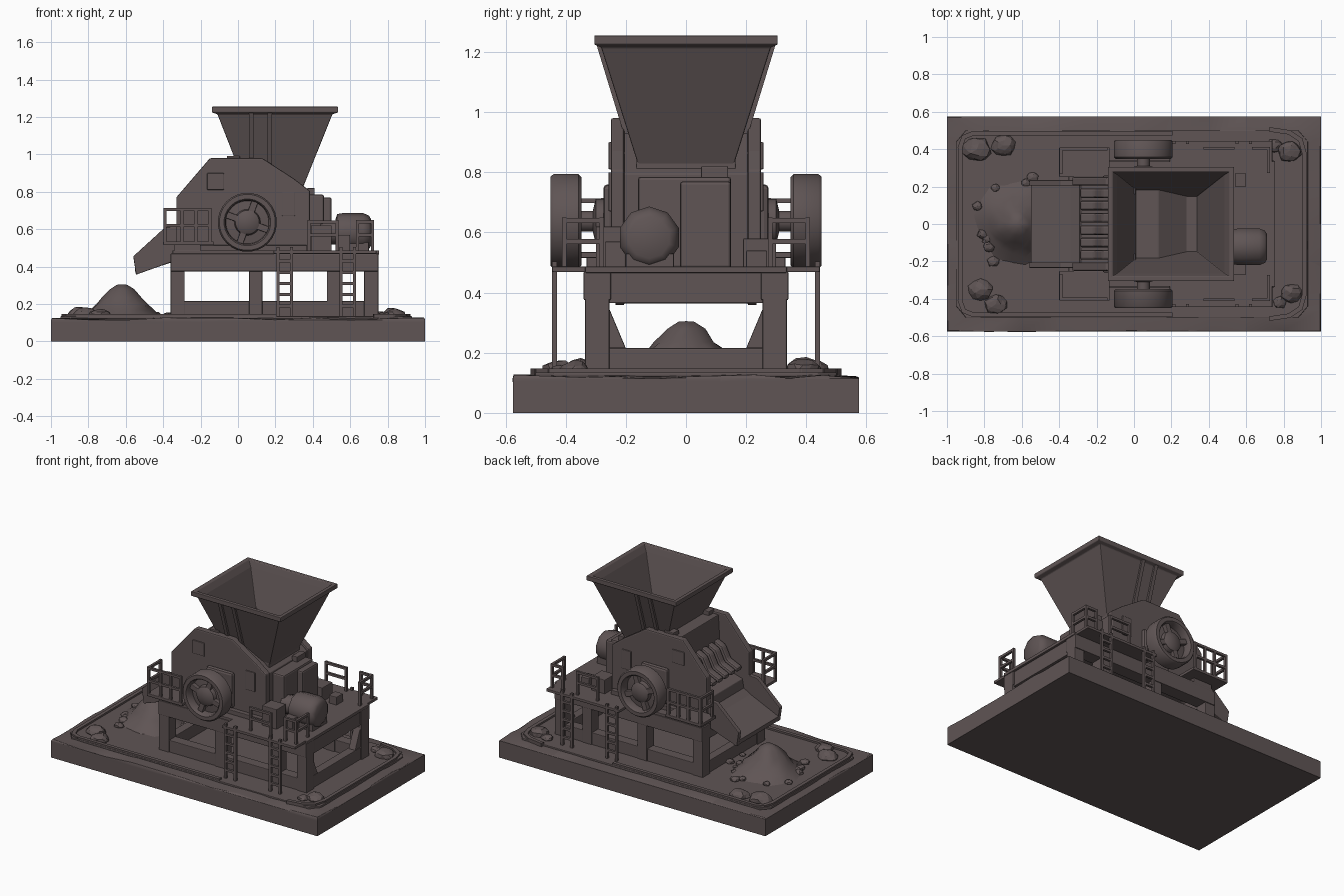
import bpy, bmesh, math, random
from mathutils import Vector, Matrix

if "Cube" in bpy.data.objects:
    bpy.data.objects.remove(bpy.data.objects["Cube"])

random.seed(4)
MAT = bpy.data.materials.new("dark_brown_grey")
MAT.diffuse_color = (0.115, 0.09, 0.09, 1)
MAT.use_nodes = True
MAT.node_tree.nodes["Principled BSDF"].inputs["Base Color"].default_value = MAT.diffuse_color


def finish(name, bm, bevel=0.0, smooth=False):
    bmesh.ops.remove_doubles(bm, verts=bm.verts, dist=1e-5)
    bmesh.ops.recalc_face_normals(bm, faces=bm.faces)
    me = bpy.data.meshes.new(name)
    bm.to_mesh(me)
    bm.free()
    me.materials.append(MAT)
    ob = bpy.data.objects.new(name, me)
    bpy.context.collection.objects.link(ob)
    if bevel:
        m = ob.modifiers.new("bevel", 'BEVEL')
        m.width, m.segments, m.limit_method = bevel, 2, 'ANGLE'
    if smooth:
        bpy.ops.object.select_all(action='DESELECT')
        ob.select_set(True)
        bpy.context.view_layer.objects.active = ob
        bpy.ops.object.shade_smooth_by_angle(angle=math.radians(40))
    return ob


def box(name, x, y, z, bevel=0.004):
    bm = bmesh.new()
    c = Matrix.Translation(((x[0]+x[1])/2, (y[0]+y[1])/2, (z[0]+z[1])/2))
    bmesh.ops.create_cube(bm, size=1, matrix=c @ Matrix.Diagonal((x[1]-x[0], y[1]-y[0], z[1]-z[0], 1)))
    return finish(name, bm, bevel)


def prism(name, pts, a, b, axis='y', bevel=0.004):
    """Extrude a profile (x,z) along y, or (y,z) along x."""
    bm = bmesh.new()
    put = (lambda p, t: (p[0], t, p[1])) if axis == 'y' else (lambda p, t: (t, p[0], p[1]))
    r0, r1 = ([bm.verts.new(put(p, t)) for p in pts] for t in (a, b))
    bm.faces.new(r0)
    bm.faces.new(r1)
    for i in range(len(pts)):
        j = (i + 1) % len(pts)
        bm.faces.new((r0[i], r0[j], r1[j], r1[i]))
    return finish(name, bm, bevel)


def lathe(name, prof, centre, axis, n=24, jitter=0.0):
    """Spin (radius, height) points round an axis through centre."""
    bm = bmesh.new()
    rings = []
    for r, h in prof:
        ring = []
        for i in range(n):
            a = 2 * math.pi * (i + 0.5) / n
            k = r * (1 + random.uniform(-jitter, jitter))
            u, v = k * math.cos(a), k * math.sin(a)
            off = {'x': (h, u, v), 'y': (u, h, v), 'z': (u, v, h)}[axis]
            ring.append(bm.verts.new(Vector(centre) + Vector(off)))
        rings.append(ring)
    for p, q in zip(rings, rings[1:]):
        for i in range(n):
            j = (i + 1) % n
            bm.faces.new((p[i], p[j], q[j], q[i]))
    bmesh.ops.dissolve_degenerate(bm, dist=1e-5, edges=bm.edges)
    return finish(name, bm, smooth=True)


def bars(name, segs, r):
    """Square bars between point pairs, as one object."""
    bm = bmesh.new()
    for p, q in segs:
        p, q = Vector(p), Vector(q)
        d = q - p
        m = Matrix.Translation((p + q) / 2) @ d.to_track_quat('Z', 'Y').to_matrix().to_4x4()
        bmesh.ops.create_cube(bm, size=1, matrix=m @ Matrix.Diagonal((2*r, 2*r, d.length + r, 1)))
    return finish(name, bm)


def rock(name, x, y, s):
    bm = bmesh.new()
    bmesh.ops.create_icosphere(bm, subdivisions=2, radius=1)
    for v in bm.verts:
        v.co *= random.uniform(0.85, 1.1)
        v.co = Vector((x + v.co.x*s, y + v.co.y*s*0.9, 0.14 + v.co.z*s*0.62))
    finish(name, bm)


def span(s, a, b):
    return tuple(sorted((s * a, s * b)))


# Worn base slab with uneven edges
bm = bmesh.new()
bmesh.ops.create_cube(bm, size=1, matrix=Matrix.Translation((0, 0, 0.064)) @ Matrix.Diagonal((2, 1.152, 0.128, 1)))
bmesh.ops.subdivide_edges(bm, edges=bm.edges, cuts=9, use_grid_fill=True)
for v in bm.verts:
    if v.co.z > 0.12 and (abs(v.co.x) > 0.99 or abs(v.co.y) > 0.57):
        v.co.z -= random.uniform(0, 0.016)
        v.co.x *= 0.995
        v.co.y *= random.uniform(0.985, 1)
finish("base_slab", bm, 0.012, True)
prism("ground_plate", [(-0.9, -0.5), (0.88, -0.5), (0.93, -0.44), (0.93, 0.44), (0.88, 0.5),
      (-0.9, 0.5), (-0.95, 0.44), (-0.95, -0.44)], 0.12, 0.135).matrix_world = Matrix(
      ((1, 0, 0, 0), (0, 0, 1, 0), (0, 1, 0, 0), (0, 0, 0, 1)))
for name, pts in (("kerb_left", [(0.2, 0.485), (-0.86, 0.485), (-0.91, 0.465), (-0.93, 0.41), (-0.93, -0.41),
                                 (-0.91, -0.465), (-0.86, -0.485), (0.2, -0.485)]),
                  ("kerb_right", [(0.73, 0.505), (0.83, 0.49), (0.89, 0.45), (0.91, 0.38), (0.91, -0.38),
                                  (0.89, -0.45), (0.83, -0.49), (0.73, -0.505)])):
    bars(name, [((*p, 0.135), (*q, 0.135)) for p, q in zip(pts, pts[1:])], 0.012)

# Gravel heap, boulders and debris
lathe("gravel_heap", [(0.24, 0.125), (0.175, 0.17), (0.14, 0.2), (0.1, 0.235), (0.06, 0.28), (0.025, 0.303), (0, 0.305)],
      (-0.62, 0, 0), 'z', 16, 0.12)
for i, (x, y, s) in enumerate([(-0.84, 0.4, 0.075), (-0.7, 0.42, 0.065), (-0.82, -0.35, 0.065), (-0.74, -0.43, 0.06),
                               (0.83, 0.39, 0.065), (0.84, -0.37, 0.055), (0.75, 0.42, 0.04), (0.78, -0.42, 0.035)]):
    rock(f"boulder_{i}", x, y, s)
for i in range(16):
    a, d = random.uniform(0, 6.28), random.uniform(0.15, 0.27)
    rock(f"debris_{i}", -0.62 + d*math.cos(a), d*math.sin(a), random.uniform(0.015, 0.035))

# Support frame: legs, beams, end gussets
for s, side in ((-1, "front"), (1, "back")):
    for i, (a, b) in enumerate([(-0.36, -0.285), (0.06, 0.13), (0.475, 0.545), (0.675, 0.75)]):
        box(f"{side}_leg_{i}", (a, b), span(s, 0.255, 0.335), (0.13, 0.47))
    box(f"{side}_lower_beam", (-0.36, 0.75), span(s, 0.26, 0.33), (0.13, 0.215))
    box(f"{side}_upper_beam", (-0.36, 0.75), span(s, 0.25, 0.34), (0.375, 0.47))
    prism(f"{side}_end_gusset", [(s*0.265, 0.37), (s*0.2, 0.215), (s*0.28, 0.215), (s*0.28, 0.37)], 0.69, 0.74, 'x')
for x in (-0.35, 0.68):
    box("end_lower_beam", (x, x+0.06), (-0.33, 0.33), (0.13, 0.215))
    box("end_upper_beam", (x, x+0.06), (-0.33, 0.33), (0.365, 0.47))
box("deck", (-0.35, 0.755), (-0.335, 0.335), (0.465, 0.487))

# Walkways, railings and ladders on both sides
for s, side in ((-1, "front"), (1, "back")):
    box(f"{side}_walkway", (0.19, 0.74), span(s, 0.3, 0.445), (0.468, 0.487))
    box(f"{side}_small_platform", (-0.4, -0.13), span(s, 0.25, 0.41), (0.515, 0.535))
    box(f"{side}_platform_bracket", (-0.34, -0.2), span(s, 0.25, 0.33), (0.47, 0.52))
    o, n = s*0.402, s*0.275
    seg = [((x, o, 0.53), (x, o, 0.71)) for x in (-0.39, -0.3, -0.225, -0.15)]
    seg.append(((-0.39, n, 0.53), (-0.39, n, 0.71)))
    for z in (0.62, 0.705):
        seg += [((-0.39, o, z), (-0.15, o, z)), ((-0.39, n, z), (-0.39, o, z))]
    bars(f"{side}_platform_railing", seg, 0.008)
    o, n = s*0.405, s*0.28
    seg = [((x, o, 0.48), (x, o, 0.645)) for x in (0.38, 0.53, 0.64, 0.72)] + [((0.72, n, 0.48), (0.72, n, 0.645))]
    for z in (0.57, 0.64):
        seg += [((0.38, o, z), (0.53, o, z)), ((0.64, o, z), (0.72, o, z)), ((0.72, n, z), (0.72, o, z))]
    bars(f"{side}_walkway_railing", seg, 0.008)
    y = s * 0.437
    for k, x in enumerate((0.215, 0.55)):
        seg = [((a, y, 0.13), (a, y, 0.5)) for a in (x, x+0.072)]
        seg += [((x, y, z), (x+0.072, y, z)) for z in (0.19, 0.25, 0.31, 0.37, 0.43)]
        bars(f"{side}_ladder_{k}", seg, 0.008)

# Crusher housing: side plates, hollowed core, hatches
side_profile = [(-0.33, 0.47), (-0.33, 0.77), (-0.15, 0.98), (0.13, 0.98), (0.30, 0.87), (0.385, 0.805), (0.385, 0.47)]
prism("housing_core", [(-0.3, 0.47), (-0.28, 0.58), (-0.14, 0.62), (-0.11, 0.8), (-0.1, 0.965), (0.13, 0.965),
                       (0.375, 0.795), (0.375, 0.47)], -0.21, 0.21)
for s, side in ((-1, "front"), (1, "back")):
    prism(f"{side}_housing_plate", side_profile, *span(s, 0.205, 0.25), bevel=0.008)
    box(f"{side}_upper_hatch", (-0.165, -0.075), span(s, 0.24, 0.258), (0.81, 0.9))
    box(f"{side}_lower_hatch", (0.235, 0.305), span(s, 0.24, 0.258), (0.67, 0.8))
    box(f"{side}_bearing_block", (-0.05, 0.15), span(s, 0.24, 0.275), (0.52, 0.76), 0.015)
    box(f"{side}_housing_foot", (-0.3, 0.37), span(s, 0.24, 0.28), (0.48, 0.515))
    box(f"{side}_top_lug", (-0.06, 0.01), span(s, 0.16, 0.22), (0.96, 0.992))

# Curtain of impact fingers and discharge chute
for i in range(6):
    y = -0.165 + i * 0.066
    prism(f"curtain_finger_{i}", [(-0.11, 0.82), (-0.17, 0.79), (-0.21, 0.71), (-0.29, 0.675), (-0.285, 0.645),
                                  (-0.2, 0.67), (-0.15, 0.72), (-0.11, 0.75)], y-0.026, y+0.026, bevel=0.012)
prism("chute_floor", [(-0.548, 0.362), (-0.33, 0.43), (-0.14, 0.56), (-0.14, 0.61), (-0.34, 0.49), (-0.552, 0.395)], -0.215, 0.215)
for s, side in ((-1, "front"), (1, "back")):
    prism(f"{side}_chute_wall", [(-0.56, 0.455), (-0.545, 0.357), (-0.34, 0.43), (-0.25, 0.5), (-0.25, 0.62), (-0.39, 0.61)],
          *span(s, 0.205, 0.235))

# Flywheels with dished web, hub, lugs and shaft
for s, side in ((-1, "front"), (1, "back")):
    c = (0.05, 0, 0.637)
    lathe(f"{side}_flywheel", [(r, s*h) for r, h in
          [(0, 0.36), (0.12, 0.36), (0.125, 0.348), (0.148, 0.348), (0.158, 0.358), (0.158, 0.44), (0.15, 0.45),
           (0.125, 0.45), (0.118, 0.442), (0.115, 0.395), (0.07, 0.4), (0.064, 0.425), (0.04, 0.438), (0, 0.442)]], c, 'y', 28)
    lathe(f"{side}_shaft", [(0, s*0.2), (0.075, s*0.2), (0.075, s*0.3), (0.035, s*0.31), (0.035, s*0.37), (0, s*0.37)], c, 'y', 20)
    for k in range(4):
        a = math.radians(20 + 90*k)
        lug = box(f"{side}_wheel_lug_{k}", (0.055, 0.12), (-0.02, 0.02), (-0.018, 0.018))
        lug.matrix_world = Matrix.Translation((0.05, s*0.405, 0.637)) @ Matrix.Rotation(a, 4, 'Y')

# Feed hopper: lofted rectangular rings, then outside ribs
bm = bmesh.new()
rings = [[bm.verts.new(p) for p in ((a, -h, z), (b, -h, z), (b, h, z), (a, h, z))] for a, b, h, z in (
    (0.06, 0.33, 0.145, 0.78), (-0.11, 0.505, 0.282, 1.215), (-0.14, 0.535, 0.305, 1.225), (-0.14, 0.535, 0.305, 1.255),
    (-0.115, 0.51, 0.28, 1.255), (-0.09, 0.485, 0.265, 1.215), (0.07, 0.32, 0.135, 0.82))]
for p, q in zip(rings, rings[1:]):
    for i in range(4):
        bm.faces.new((p[i], p[(i+1) % 4], q[(i+1) % 4], q[i]))
bm.faces.new(rings[0])
bm.faces.new(rings[-1])
finish("feed_hopper", bm, 0.004)
box("hopper_neck", (0.04, 0.35), (-0.165, 0.165), (0.76, 0.86))
for s, side in ((-1, "front"), (1, "back")):
    for x in (0.07, 0.17):
        prism(f"{side}_hopper_rib", [(s*0.14, 0.8), (s*0.18, 0.84), (s*0.297, 1.222), (s*0.27, 1.222)], x-0.012, x+0.012, 'x', 0)

# Drive end: gearbox, motor and control boxes
box("gearbox", (0.36, 0.46), (-0.16, 0.15), (0.48, 0.785), 0.01)
box("gearbox_step", (0.44, 0.5), (-0.02, 0.15), (0.48, 0.77), 0.01)
box("gearbox_cap", (0.37, 0.41), (0.05, 0.14), (0.77, 0.82))
lathe("motor", [(0, 0.44), (0.06, 0.44), (0.065, 0.52), (0.098, 0.53), (0.103, 0.56), (0.103, 0.67), (0.09, 0.7), (0.07, 0.712), (0, 0.712)],
      (0, -0.122, 0.583), 'x', 10)
box("motor_mount", (0.52, 0.7), (-0.2, -0.04), (0.48, 0.53))
box("front_control_box", (0.39, 0.5), (-0.3, -0.2), (0.48, 0.62))
box("front_junction_box", (0.53, 0.6), (-0.27, -0.2), (0.48, 0.57))
box("back_control_box", (0.4, 0.5), (0.19, 0.3), (0.48, 0.58))
box("back_junction_box", (0.54, 0.6), (0.2, 0.27), (0.48, 0.54))
